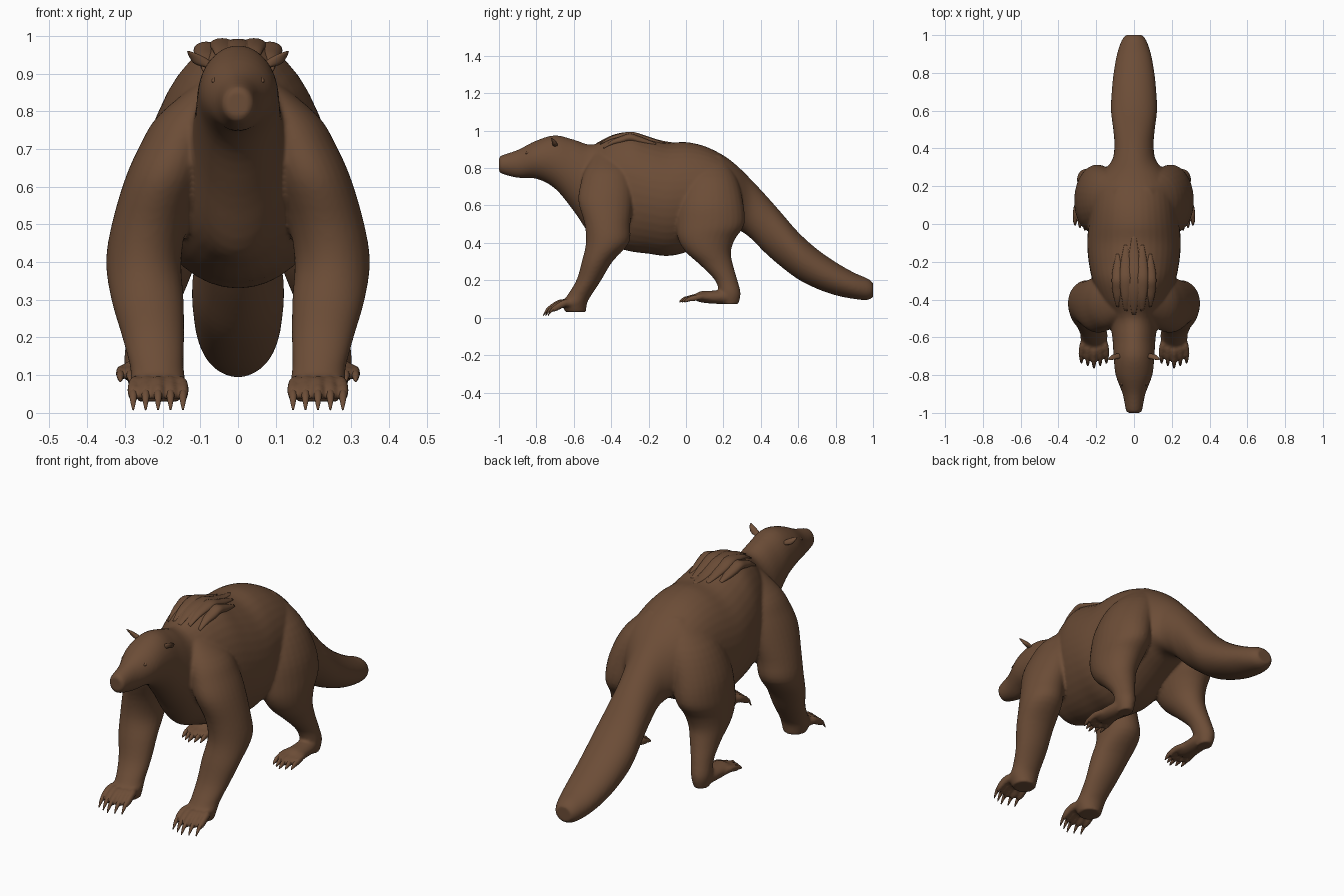
import bpy, bmesh, math
from mathutils import Vector

cube = bpy.data.objects.get("Cube")
if cube:
    bpy.data.objects.remove(cube, do_unlink=True)

fur = bpy.data.materials.new("brown fur")
fur.use_nodes = True
colour = (0.150, 0.074, 0.038, 1)
fur.diffuse_color = colour
fur.node_tree.nodes["Principled BSDF"].inputs["Base Color"].default_value = colour


def smooth_path(stations, steps):
    """Catmull-Rom interpolation of the cross-section values."""
    s = [stations[0]] + list(stations) + [stations[-1]]
    out = []
    for i in range(1, len(s) - 2):
        for k in range(steps):
            t = k / steps
            out.append([b + t * (c - a + t * (2*a - 5*b + 4*c - d + t * (3*b - a - 3*c + d))) / 2
                        for a, b, c, d in zip(s[i-1], s[i], s[i+1], s[i+2])])
    return out + [list(stations[-1])]


def tube(bm, stations, axis, side=1, sides=28, steps=4):
    """Loft ellipses (x, y, z, half width, half depth); rings lie across axis."""
    rings = []
    for x, y, z, rx, rd in smooth_path(stations, steps):
        ring = []
        for i in range(sides):
            a = math.tau * i / sides
            u, v = rx * math.cos(a), rd * math.sin(a)
            offset = (u, v, 0) if axis == "z" else (u, 0, v)
            p = Vector((x, y, z)) + Vector(offset)
            ring.append(bm.verts.new((p.x * side, p.y, p.z)))
        rings.append(ring)
    for low, high in zip(rings, rings[1:]):
        for i in range(sides):
            j = (i + 1) % sides
            bm.faces.new((low[i], low[j], high[j], high[i]))
    bm.faces.new(rings[0])
    bm.faces.new(rings[-1])


def finish(bm, name):
    bmesh.ops.recalc_face_normals(bm, faces=bm.faces)
    mesh = bpy.data.meshes.new(name)
    bm.to_mesh(mesh)
    bm.free()
    mesh.materials.append(fur)
    mesh.shade_smooth()
    obj = bpy.data.objects.new(name, mesh)
    bpy.context.collection.objects.link(obj)
    return obj


def blob(name, centre, size, turn=(0, 0, 0)):
    bm = bmesh.new()
    bmesh.ops.create_uvsphere(bm, u_segments=20, v_segments=12, radius=1)
    obj = finish(bm, name)
    obj.location, obj.scale, obj.rotation_euler = centre, size, turn


# Head, trunk and tail: y, top, bottom, half width
trunk = [
    (-1.0, .855, .785, .03), (-.985, .868, .77, .043), (-.9, .897, .748, .06),
    (-.8, .947, .743, .097), (-.7, .975, .69, .108), (-.6, .952, .57, .115),
    (-.5, .925, .43, .135), (-.4, .972, .385, .185), (-.3, .992, .355, .22),
    (-.2, .962, .342, .24), (-.1, .937, .33, .248), (0, .939, .35, .24),
    (.1, .917, .4, .228), (.2, .868, .45, .21), (.27, .815, .47, .17),
    (.34, .747, .43, .115), (.42, .662, .35, .104), (.5, .572, .28, .11), (.6, .457, .205, .122),
    (.7, .367, .155, .118), (.8, .297, .12, .108), (.9, .24, .1, .09),
    (.97, .21, .095, .066), (1.0, .187, .11, .045)]

front_leg = [
    (.06, -.42, .89, .03, .06), (.12, -.42, .79, .09, .12), (.16, -.425, .71, .1, .14),
    (.195, -.43, .62, .105, .145),
    (.235, -.42, .5, .1, .122), (.25, -.42, .4, .1, .115), (.24, -.475, .3, .096, .082),
    (.225, -.52, .2, .082, .066), (.215, -.57, .12, .071, .064),
    (.212, -.595, .08, .072, .067), (.21, -.59, .03, .055, .055)]

hind_leg = [
    (.06, .13, .87, .04, .06), (.12, .13, .75, .11, .14), (.175, .13, .62, .12, .175),
    (.2, .13, .5, .115, .182), (.21, .11, .42, .105, .152), (.22, .12, .35, .09, .12),
    (.23, .165, .28, .07, .087), (.245, .215, .2, .052, .06),
    (.255, .235, .13, .047, .057), (.255, .235, .072, .035, .045)]

hind_foot = [(.255, .27, .11, .03, .025), (.255, .22, .11, .045, .037),
             (.26, .13, .11, .05, .034), (.26, .08, .112, .05, .03), (.26, .055, .11, .04, .02)]

bm = bmesh.new()
tube(bm, [(0, y, (t + b) / 2, w, (t - b) / 2) for y, t, b, w in trunk], "y", sides=40)
claws = bmesh.new()
for side in (1, -1):
    tube(bm, front_leg, "z", side)
    tube(bm, hind_leg, "z", side)
    tube(bm, hind_foot, "y", side)
    # Separate knuckled toes fan out from each paw and end in hooked claws
    for i in range(-2, 3):
        for x, y, z, spread, dip in ((.212, -.6, .085, .033, .045), (.26, .13, .115, .026, .018)):
            tx = x + spread * i
            tip = y - .155 + .013 * abs(i)
            r = spread * .56
            tube(bm, [(x + i * spread * .7, y, z - .01, r, r),
                      (x + i * spread * .9, tip + .085, z - dip * .15, r, r * 1.15),
                      (tx, tip + .05, z - dip * .5, r * .9, r * 1.2),
                      (tx, tip + .025, z - dip * .8, r * .8, r),
                      (tx, tip + .015, z - dip, r * .5, r * .6)], "y", side, 12, 3)
            tube(claws, [(tx, tip + .04, z - dip * .6, .01, .012),
                         (tx, tip + .012, z - dip * .95, .01, .012),
                         (tx, tip - .01, z - dip * 1.65, .003, .004)], "y", side, 8, 3)

# One continuous skin over the lofted masses
body = finish(bm, "body")
skin = body.modifiers.new("skin", "REMESH")
skin.mode = "VOXEL"
skin.voxel_size = .008
skin.use_smooth_shade = True
soften = body.modifiers.new("soften", "SMOOTH")
soften.factor = .5
soften.iterations = 5
finish(claws, "claws")


def back_height(x, y):
    """Height of the trunk surface above a point."""
    for (y0, *a), (y1, *b) in zip(trunk, trunk[1:]):
        if y0 <= y <= y1:
            t = (y - y0) / (y1 - y0)
            top, low, w = [p + t * (q - p) for p, q in zip(a, b)]
            return (top + low) / 2 + (top - low) / 2 * math.sqrt(max(0, 1 - (x / w) ** 2))


# Broad, overlapping locks of fur over the shoulder hump
mane = bmesh.new()
for k in range(-2, 3):
    x = k * .042
    start, length = -.48 + .02 * abs(k), .42 - .07 * abs(k)
    lock = []
    for i in range(7):
        t = i / 6
        y = start + length * t
        swell = .3 + .7 * math.sin(math.pi * t)
        lock.append((x, y, back_height(x, y) - .006, .034 * swell, (.013 + .005 * abs(k)) * swell))
    tube(mane, lock, "y", 1, 16, 3)
finish(mane, "mane")

# Face
blob("nose", (0, -.978, .835), (.033, .022, .026))
ears = bmesh.new()
for side, label in ((1, "left"), (-1, "right")):
    # Pointed ears rise outward from the crown
    tube(ears, [(.07, -.7, .915, .012, .012), (.088, -.7, .925, .026, .014),
                (.105, -.705, .94, .022, .012), (.12, -.712, .952, .013, .008),
                (.132, -.718, .96, .003, .003)], "z", side, 16)
    blob(label + "_eyelid", (side * .06, -.84, .884), (.009, .02, .008), (.3, 0, side * .3))
    blob(label + "_nostril_wing", (side * .018, -.985, .828), (.012, .012, .014))
finish(ears, "ears")
